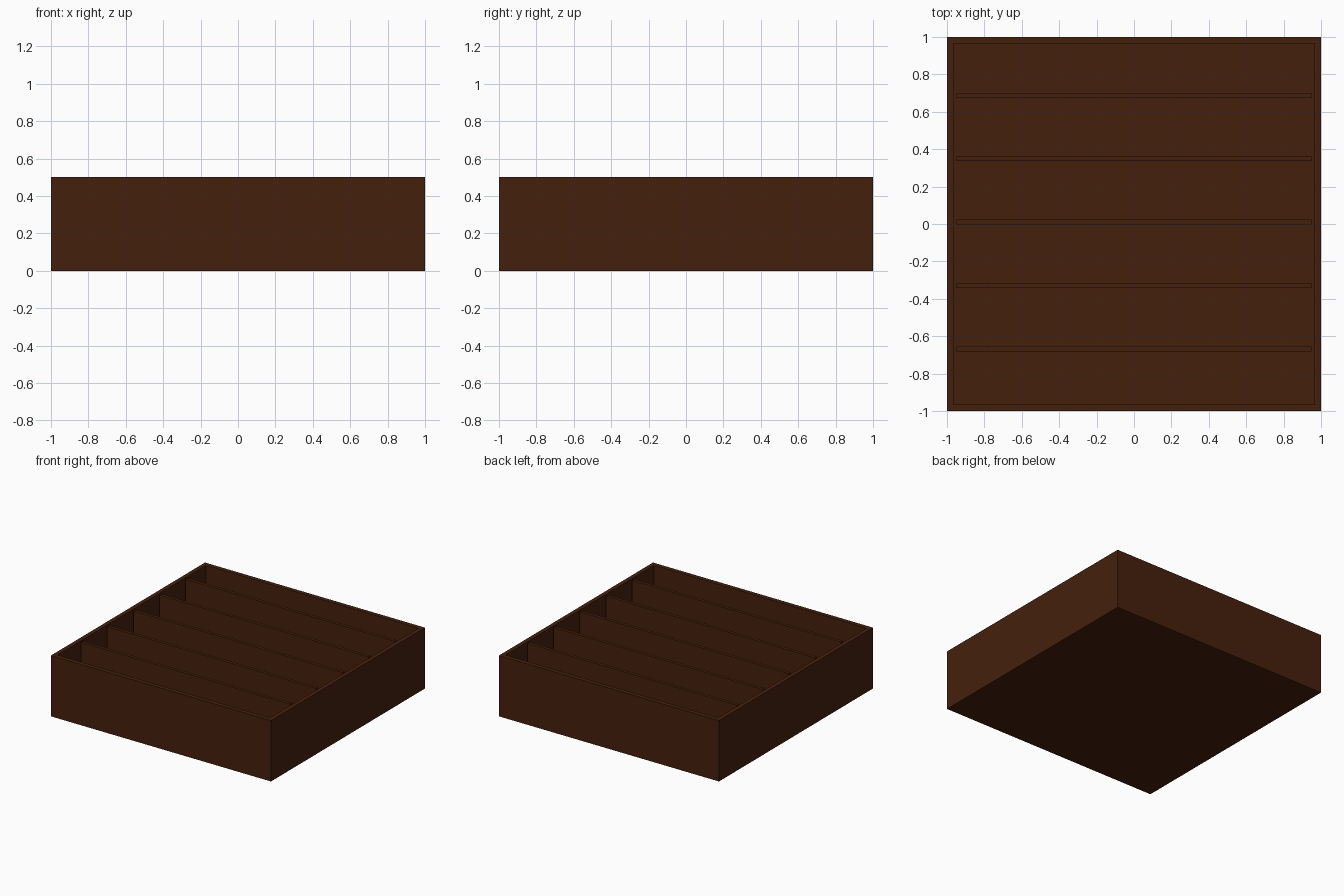
import bpy, bmesh
from mathutils import Matrix, Vector

if "Cube" in bpy.data.objects:
    bpy.data.objects.remove(bpy.data.objects["Cube"])

HEIGHT, WALL, FLOOR = 0.5, 0.05, 0.05
INNER = 1.0 - WALL

wood = bpy.data.materials.new("dark_brown_wood")
wood.diffuse_color = (0.060, 0.0145, 0.004, 1.0)
wood.use_nodes = True
wood.node_tree.nodes["Principled BSDF"].inputs["Base Color"].default_value = wood.diffuse_color


def finish(name, bm):
    bmesh.ops.recalc_face_normals(bm, faces=bm.faces)
    mesh = bpy.data.meshes.new(name)
    bm.to_mesh(mesh)
    bm.free()
    mesh.materials.append(wood)
    obj = bpy.data.objects.new(name, mesh)
    bpy.context.collection.objects.link(obj)
    return obj


def box(size, centre):
    bm = bmesh.new()
    bmesh.ops.create_cube(bm, size=1.0, matrix=Matrix.Translation(centre) @ Matrix.Diagonal((*size, 1.0)))
    return bm


# Open tray: block with an inset top pushed down to the floor
bm = box((2, 2, HEIGHT), (0, 0, HEIGHT / 2))
top = max(bm.faces, key=lambda f: f.calc_center_median().z)
bmesh.ops.inset_region(bm, faces=[top], thickness=WALL)
well = bmesh.ops.extrude_discrete_faces(bm, faces=[top])["faces"][0]
bmesh.ops.translate(bm, verts=well.verts, vec=Vector((0, 0, FLOOR - HEIGHT)))
finish("tray", bm)

# Five thin dividers running across the tray, flush with the rim
for i in range(5):
    y = -0.668 + i * 0.339
    depth = HEIGHT - FLOOR
    finish(f"divider_{i + 1}", box((2 * INNER, 0.026, depth), (0, y, FLOOR + depth / 2)))
